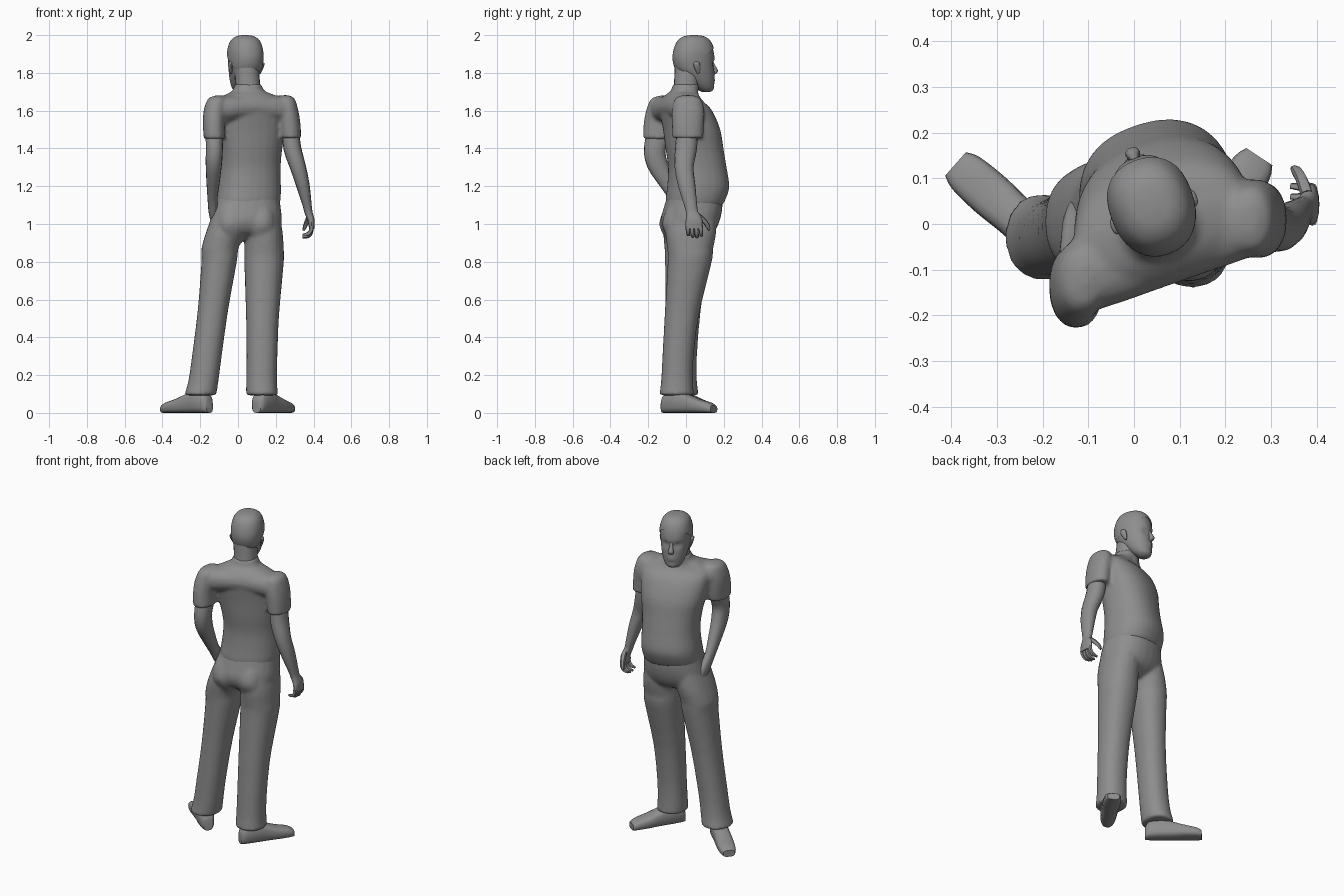
import bpy, bmesh, math
from mathutils import Vector

GREY = bpy.data.materials.new("dark_grey")
GREY.diffuse_color = (.27, .27, .27, 1)


def finish(name, bm):
    bmesh.ops.recalc_face_normals(bm, faces=bm.faces)
    me = bpy.data.meshes.new(name)
    bm.to_mesh(me)
    bm.free()
    me.materials.append(GREY)
    ob = bpy.data.objects.new(name, me)
    bpy.context.collection.objects.link(ob)
    bpy.ops.object.select_all(action='DESELECT')
    ob.select_set(True)
    bpy.context.view_layer.objects.active = ob
    bpy.ops.object.shade_smooth_by_angle(angle=math.radians(45))
    return ob


def fuse(name, obs, smooth=5):
    """Join overlapping parts and melt them into one soft surface."""
    bpy.ops.object.select_all(action='DESELECT')
    for o in obs:
        o.select_set(True)
    bpy.context.view_layer.objects.active = obs[0]
    bpy.ops.object.join()
    ob = obs[0]
    ob.name = name
    m = ob.modifiers.new("melt", 'REMESH')
    m.mode, m.voxel_size, m.use_smooth_shade = 'VOXEL', .01, True
    s = ob.modifiers.new("soften", 'SMOOTH')
    s.factor, s.iterations = .5, smooth
    return ob


def spline(rows, k):
    """Catmull-Rom interpolation of whole rows (position and radii)."""
    out = []
    for i in range(len(rows) - 1):
        p = [rows[max(i - 1, 0)], rows[i], rows[i + 1], rows[min(i + 2, len(rows) - 1)]]
        for j in range(k):
            t = j / k
            out.append([0.5 * (2 * b + (c - a) * t + (2 * a - 5 * b + 4 * c - d) * t * t
                               + (3 * b - a - 3 * c + d) * t ** 3) for a, b, c, d in zip(*p)])
    return out + [list(rows[-1])]


def facing(deg):
    return Vector((-math.sin(math.radians(deg)), math.cos(math.radians(deg)), 0))


def spow(v, p):
    return math.copysign(abs(v) ** (2 / p), v)


def loft_mesh(rows, ref=Vector((0, 1, 0)), axis=None, n=16, k=3, power=2.2):
    """Skin superellipse rings; row = x, y, z, half side size, half size along ref."""
    rows = spline(rows, k)
    bm = bmesh.new()
    rings = []
    for i, (x, y, z, a, b) in enumerate(rows):
        t = axis or (Vector(rows[min(i + 1, len(rows) - 1)][:3]) - Vector(rows[max(i - 1, 0)][:3])).normalized()
        u = ref.cross(t).normalized()
        v = t.cross(u)
        angles = [2 * math.pi * j / n for j in range(n)]
        rings.append([bm.verts.new(Vector((x, y, z)) + u * a * spow(math.cos(th), power)
                                   + v * b * spow(math.sin(th), power)) for th in angles])
    for r, s in zip(rings, rings[1:]):
        for j in range(n):
            bm.faces.new((r[j], r[(j + 1) % n], s[(j + 1) % n], s[j]))
    bm.faces.new(rings[0])
    bm.faces.new(rings[-1])
    return bm


def loft(name, rows, **kw):
    return finish(name, loft_mesh(rows, **kw))


DOWN = Vector((0, 0, -1))
UP = Vector((0, 0, 1))

# shirt: body with rounded belly, shoulder yoke, sleeves
body = loft("shirt_body", [(.052, .043, 1.1, .168, .145), (.053, .053, 1.14, .172, .155), (.055, .065, 1.2, .17, .16),
                           (.06, .06, 1.3, .164, .15), (.062, .045, 1.4, .172, .147), (.062, .03, 1.5, .19, .142),
                           (.065, 0, 1.6, .2, .125), (.066, -.025, 1.65, .19, .1), (.06, -.02, 1.685, .13, .078),
                           (.055, -.008, 1.705, .085, .07), (.053, .0, 1.74, .07, .068)],
            ref=facing(18), axis=DOWN, n=28, power=2.3)
yoke = loft("yoke", [(-.14, -.13, 1.6, .05, .05), (-.11, -.115, 1.605, .08, .07), (.06, -.035, 1.62, .1, .068),
                     (.25, .01, 1.605, .08, .07), (.285, .012, 1.6, .05, .05)], ref=UP)
right_sleeve = loft("right_sleeve", [(.25, .01, 1.682, .015, .025), (.253, .01, 1.664, .047, .068),
                                     (.263, .012, 1.6, .057, .086), (.273, .01, 1.53, .058, .085),
                                     (.279, .01, 1.455, .056, .082)], axis=DOWN, n=18)
left_sleeve = loft("left_sleeve", [(-.105, -.11, 1.68, .015, .025), (-.112, -.118, 1.662, .048, .068),
                                   (-.124, -.128, 1.6, .058, .084), (-.128, -.137, 1.53, .058, .088),
                                   (-.125, -.145, 1.45, .057, .084)], axis=DOWN, n=18)
fuse("shirt", [body, yoke, right_sleeve, left_sleeve])

# trousers: pelvis, two legs, buttocks
trousers = [loft("trouser_seat", [(.055, .055, 1.2, .155, .135), (.05, .04, 1.1, .174, .15), (.045, .023, 1.02, .187, .152),
                                  (.042, .018, .96, .17, .125), (.04, .015, .925, .1, .07)],
                 ref=facing(13), axis=DOWN, n=24, power=2.3)]
legs = {
    "left": [(-.045, .02, 1.08, .08, .12), (-.072, .01, .96, .096, .13), (-.096, .005, .87, .098, .119),
             (-.1, .003, .8, .094, .114), (-.132, -.015, .55, .081, .094), (-.165, -.028, .3, .079, .086),
             (-.183, -.03, .17, .08, .088), (-.2, -.028, .093, .085, .096)],
    "right": [(.135, .035, 1.08, .08, .12), (.138, .027, .96, .098, .134), (.138, .022, .87, .104, .122),
              (.138, .02, .8, .105, .117), (.13, -.022, .52, .088, .091), (.127, -.042, .3, .082, .083),
              (.125, -.047, .17, .082, .085), (.127, -.05, .093, .085, .092)]}
for side, rows in legs.items():
    trousers.append(loft(side + "_trouser_leg", rows, axis=DOWN, n=20))
for side, x, y in (("left", -.035, -.035), ("right", .12, -.02)):
    trousers.append(loft(side + "_buttock", [(x, y + .04, 1.15, .03, .05), (x, y + .02, 1.09, .07, .095),
                                             (x, y, 1.01, .085, .107), (x, y + .005, .95, .08, .095),
                                             (x, y + .02, .88, .04, .06)], axis=DOWN))
fuse("trousers", trousers, 8)

# shoes: distance along sole, half width, height
shoe = [(0, .026, .07), (.02, .04, .1), (.08, .047, .115), (.15, .047, .1),
        (.22, .05, .075), (.29, .046, .056), (.32, .034, .04)]
for side, heel, d in (("left", (-.15, -.08), (-.75, .66)), ("right", (.098, -.12), (.55, .835))):
    f = Vector((d[0], d[1], 0)).normalized()
    loft(side + "_shoe", [(heel[0] + f.x * t, heel[1] + f.y * t, h / 2, w, h / 2) for t, w, h in shoe],
         ref=UP, axis=f, power=3)

# arms: right hangs free, left goes into the pocket
loft("right_arm", [(.277, .008, 1.5, .045, .055), (.288, 0, 1.4, .047, .058), (.318, -.01, 1.3, .042, .05),
                   (.345, .005, 1.2, .035, .045), (.366, .025, 1.1, .024, .034), (.374, .032, 1.06, .021, .032),
                   (.387, .042, 1.02, .018, .044), (.39, .042, .975, .014, .044)])
loft("left_arm", [(-.127, -.14, 1.48, .045, .065), (-.125, -.165, 1.4, .045, .058), (-.128, -.153, 1.32, .043, .055),
                  (-.132, -.1, 1.22, .035, .043), (-.135, -.045, 1.13, .026, .035), (-.13, 0, 1.06, .025, .04),
                  (-.12, .03, 1.0, .02, .035)])

# fingers and thumb of the free hand
for i in range(4):
    y = .008 + .023 * i
    d = (.012, .002, 0, .008)[i]
    loft("finger_%d" % (i + 1), [(.39, y, .99, .011, .012), (.387, y + .002, .955 + d, .01, .011),
                                 (.37, y + .004, .935 + d, .01, .01), (.342, y + .006, .93 + d, .006, .006)], n=8)
loft("thumb", [(.378, .065, 1.045, .013, .014), (.366, .098, 1.015, .013, .013), (.354, .117, .985, .011, .011),
               (.347, .122, .965, .005, .005)], ref=Vector((1, 0, 0)), n=8)

# neck
loft("neck", [(.055, -.008, 1.64, .07, .068), (.052, .002, 1.74, .065, .066), (.044, .012, 1.83, .066, .072)],
     axis=DOWN, n=20)

# head: shift forward, height, half width, half depth
F = facing(20)
S = Vector((F.y, -F.x, 0))
C = Vector((.038, .042, 0))


def at(fwd, side, z):
    return C + F * fwd + S * side + Vector((0, 0, z))


profile = [(0, 1.998, .008, .01), (0, 1.991, .042, .05), (0, 1.966, .07, .083), (0, 1.92, .085, .103),
           (0, 1.87, .086, .108), (.008, 1.82, .081, .101), (.026, 1.78, .073, .084), (.046, 1.74, .06, .062),
           (.062, 1.712, .043, .04), (.064, 1.698, .02, .02)]


def head_mesh(grow):
    return loft_mesh([(*at(s, 0, z + (grow * .3 if z > 1.95 else 0)), a + grow, b + grow) for s, z, a, b in profile],
                     ref=F, axis=DOWN, n=36, k=4)


bm = head_mesh(0)
# face modelling: side, height, push forward, spread
features = [(-.034, 1.848, -.013, .014), (.034, 1.848, -.013, .014), (-.03, 1.872, .005, .014),
            (.03, 1.872, .005, .014), (0, 1.758, .007, .014), (0, 1.74, -.004, .01), (0, 1.715, .006, .018)]
for v in bm.verts:
    q = v.co - C
    if q.dot(F) > .03:
        push = sum(p * math.exp(-((q.dot(S) - s) ** 2 + (v.co.z - z) ** 2) / (2 * w * w)) for s, z, p, w in features)
        v.co += F * push
finish("head", bm)

# hair cap, trimmed by a plane falling from the forehead to the nape
bm = head_mesh(.006)
bmesh.ops.bisect_plane(bm, geom=bm.verts[:] + bm.edges[:] + bm.faces[:], plane_co=at(.1, 0, 1.935),
                       plane_no=(UP - F * .72).normalized(), clear_inner=True)
finish("hair", bm)

# nose
loft("nose", [(*at(.102, 0, 1.862), .008, .006), (*at(.11, 0, 1.838), .01, .01), (*at(.119, 0, 1.814), .016, .014),
              (*at(.115, 0, 1.798), .015, .012), (*at(.105, 0, 1.79), .008, .006)], ref=F, axis=DOWN, n=10)

# ears
for side, m in (("left", -1), ("right", 1)):
    loft(side + "_ear", [(*at(-.018, m * .087, 1.86), .003, .008), (*at(-.018, m * .09, 1.85), .01, .018),
                         (*at(-.012, m * .087, 1.825), .009, .017), (*at(-.004, m * .08, 1.795), .004, .006)],
         ref=F, axis=DOWN, n=10)
